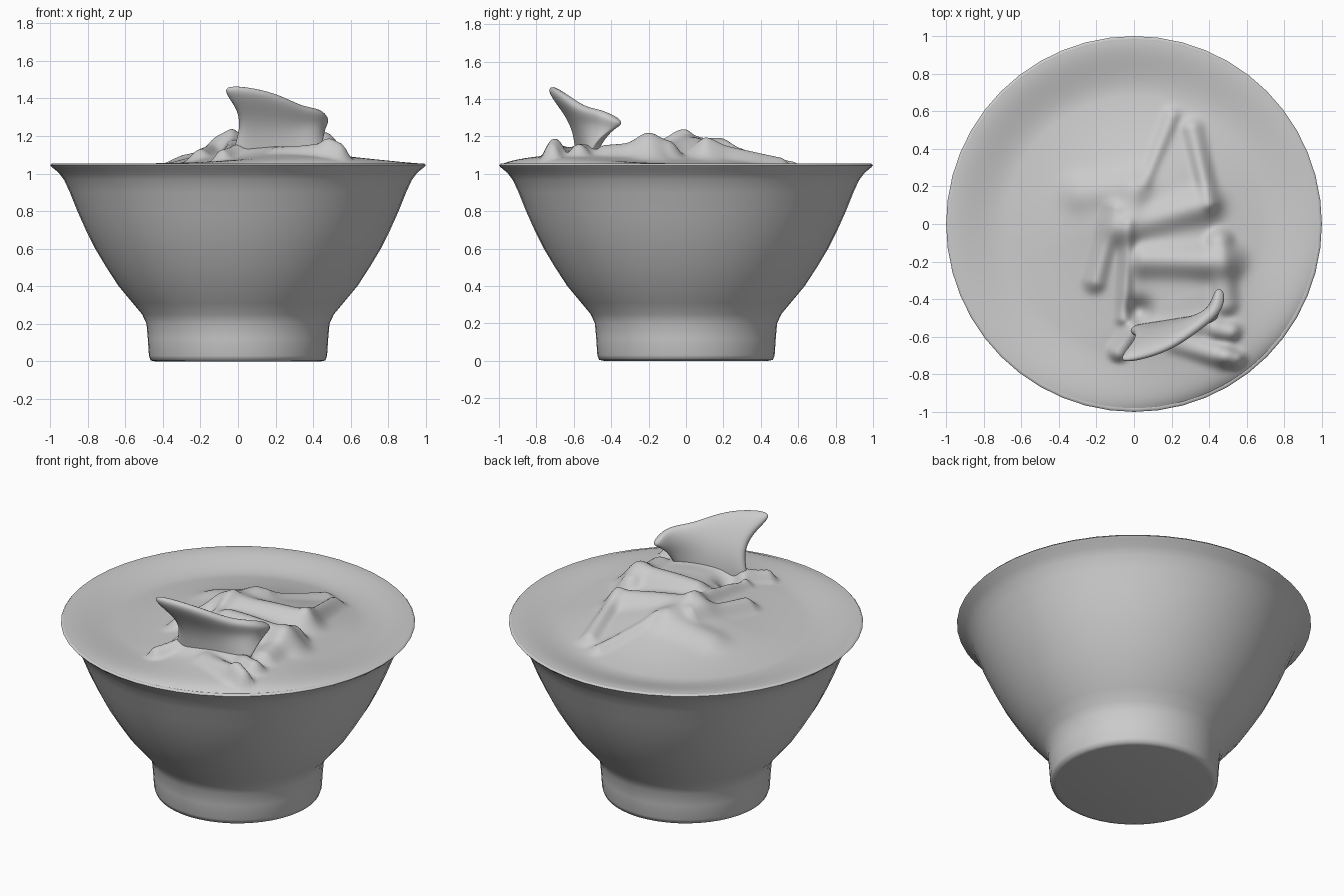
import bpy, bmesh, math
from mathutils import Vector


def make_object(name, verts, faces, angle=60):
    mesh = bpy.data.meshes.new(name)
    mesh.from_pydata(verts, [], faces)
    bm = bmesh.new()
    bm.from_mesh(mesh)
    bmesh.ops.recalc_face_normals(bm, faces=bm.faces)
    bm.to_mesh(mesh)
    bm.free()
    obj = bpy.data.objects.new(name, mesh)
    bpy.context.collection.objects.link(obj)
    bpy.ops.object.select_all(action='DESELECT')
    obj.select_set(True)
    bpy.context.view_layer.objects.active = obj
    bpy.ops.object.shade_smooth_by_angle(angle=math.radians(angle))
    return obj


def lathe(name, rings, segs, height=None, angle=60):
    """Stack rings of (radius, z) from a centre vertex; height(x, y) may override z."""
    z_at = height or (lambda x, y: None)
    first = z_at(0, 0)
    verts = [(0, 0, rings[0][1] if first is None else first)]
    for r, z in rings[1:]:
        for i in range(segs):
            a = 2 * math.pi * i / segs
            x, y = r * math.cos(a), r * math.sin(a)
            h = z_at(x, y)
            verts.append((x, y, z if h is None else h))
    faces = [(0, 1 + i, 1 + (i + 1) % segs) for i in range(segs)]
    for k in range(len(rings) - 2):
        a, b = 1 + k * segs, 1 + (k + 1) * segs
        for i in range(segs):
            j = (i + 1) % segs
            faces.append((a + i, a + j, b + j, b + i))
    return make_object(name, verts, faces, angle)


# Bowl with a tapered foot and flared lip
lathe("bowl", [
    (0, 0), (0.44, 0), (0.465, 0.005), (0.474, 0.03), (0.48, 0.12), (0.487, 0.2),
    (0.51, 0.25), (0.56, 0.31), (0.635, 0.4), (0.70, 0.5), (0.76, 0.6), (0.81, 0.7),
    (0.855, 0.8), (0.895, 0.9), (0.925, 0.965), (0.955, 1.005), (0.988, 1.032),
    (1.0, 1.045), (0.992, 1.054), (0.975, 1.052), (0.955, 1.035), (0.93, 1.0)], 48)

# Cream folds: start x, y, height, end x, y, height, width, steepness
RIDGES = [
    (0.08, 0.05, .14, 0.22, -0.38, .12, .44, 2),
    (-0.26, 0.16, .09, 0.00, 0.19, .14, .15, 2),
    (0.00, 0.17, .15, -0.05, -0.02, .17, .14, 2),
    (-0.05, -0.02, .17, 0.36, 0.10, .16, .13, 2),
    (0.06, -0.19, .18, 0.46, -0.20, .18, .13, 2),
    (0.40, 0.11, .15, 0.31, 0.50, .08, .07, 2),
    (0.06, 0.22, .12, 0.20, 0.57, .06, .06, 2),
    (-0.10, 0.08, .15, -0.20, -0.30, .11, .08, 2),
    (-0.03, 0.00, .16, -0.05, -0.50, .11, .06, 2),
    (0.45, -0.10, .15, 0.48, -0.42, .12, .09, 2.5),
    (0.02, -0.57, .10, 0.40, -0.52, .10, .10, 2),
    (-0.08, -0.68, .10, 0.00, -0.56, .12, .06, 2.5),
    (0.22, -0.63, .10, 0.48, -0.70, .12, .075, 2.5),
    (0.44, -0.56, .12, 0.51, -0.57, .12, .07, 2.5),
    (0.48, -0.70, .12, 0.54, -0.72, .12, .055, 3),
]


def cream_height(x, y):
    r = math.hypot(x, y)
    p = Vector((x, y))
    total = 0
    for x1, y1, h1, x2, y2, h2, w, steep in RIDGES:
        a, d = Vector((x1, y1)), Vector((x2 - x1, y2 - y1))
        t = max(0, min(1, (p - a).dot(d) / d.dot(d)))
        dist = (p - a - d * t).length
        total += ((h1 + (h2 - h1) * t) * math.exp(-(dist / w) ** steep)) ** 4
    h = total ** 0.25 * (1 - min(1, r / 0.98) ** 30)
    # pit beside the fin
    h -= 0.07 * math.exp(-((x - 0.03) ** 2 + (y + 0.46) ** 2) / 0.004)
    # dished area inside the rim, deepest towards the back left
    s = max(0, min(1, (0.98 - r) / 0.3))
    depth = 0.04 + 0.025 * (0.85 * y - 0.5 * x)
    return 1.053 - depth * s * s * (3 - 2 * s) + h


lathe("cream_surface", [(0.98 * k / 90, 1.05) for k in range(91)], 240, cream_height, 180)

# Leaning fin of cream: rows from top edge down to its buried root
FIN = [
    [(-0.125, -0.75, 1.478), (0.09, -0.71, 1.46), (0.24, -0.64, 1.415),
     (0.35, -0.55, 1.355), (0.46, -0.46, 1.345), (0.465, -0.34, 1.285)],
    [(-0.00, -0.64, 1.35), (0.10, -0.61, 1.33), (0.22, -0.57, 1.30),
     (0.32, -0.52, 1.28), (0.44, -0.45, 1.28), (0.455, -0.34, 1.26)],
    [(0.01, -0.57, 1.22), (0.10, -0.56, 1.21), (0.21, -0.54, 1.20),
     (0.31, -0.52, 1.19), (0.41, -0.49, 1.21), (0.45, -0.38, 1.24)],
    [(-0.06, -0.57, 1.06), (0.08, -0.55, 1.04), (0.21, -0.53, 1.04),
     (0.32, -0.52, 1.04), (0.42, -0.52, 1.05), (0.44, -0.48, 1.17)],
]
cols = len(FIN[0])
faces = [(r * cols + c, r * cols + c + 1, (r + 1) * cols + c + 1, (r + 1) * cols + c)
         for r in range(len(FIN) - 1) for c in range(cols - 1)]
fin = make_object("cream_fin", [v for row in FIN for v in row], faces, 180)
thick = fin.modifiers.new("thickness", 'SOLIDIFY')
thick.thickness = 0.065
thick.offset = 0
smooth = fin.modifiers.new("smooth", 'SUBSURF')
smooth.levels = smooth.render_levels = 3
